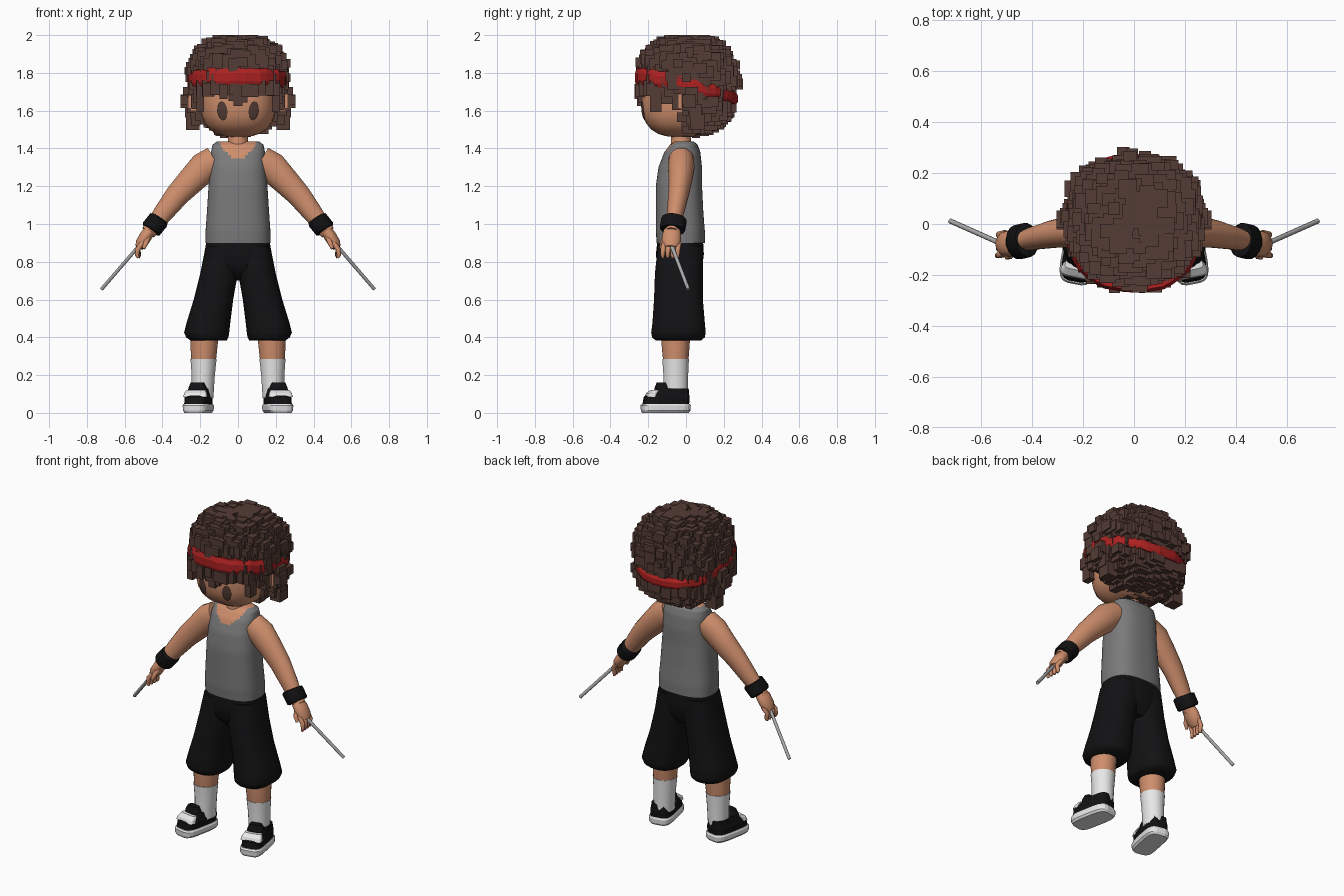
import bpy, bmesh, math, random
from mathutils import Vector, Matrix

random.seed(7)
if "Cube" in bpy.data.objects:
    bpy.data.objects.remove(bpy.data.objects["Cube"])


def material(name, r, g, b):
    m = bpy.data.materials.new(name)
    m.use_nodes = True
    m.diffuse_color = (r, g, b, 1)
    m.node_tree.nodes["Principled BSDF"].inputs["Base Color"].default_value = (r, g, b, 1)
    return m


SKIN = material("skin", 0.62, 0.27, 0.15)
HAIR = material("brown_hair", 0.09, 0.045, 0.035)
RED = material("red_cloth", 0.42, 0.015, 0.015)
GREY = material("grey_shirt", 0.2, 0.195, 0.2)
BLACK = material("black_cloth", 0.006, 0.006, 0.007)
WHITE = material("white", 0.8, 0.8, 0.8)
METAL = material("stick_grey", 0.4, 0.4, 0.4)


def finish(name, bm, *mats, angle=None):
    bmesh.ops.recalc_face_normals(bm, faces=bm.faces)
    me = bpy.data.meshes.new(name)
    bm.to_mesh(me)
    bm.free()
    ob = bpy.data.objects.new(name, me)
    bpy.context.collection.objects.link(ob)
    for m in mats:
        me.materials.append(m)
    if angle:
        bpy.ops.object.select_all(action='DESELECT')
        ob.select_set(True)
        bpy.context.view_layer.objects.active = ob
        bpy.ops.object.shade_smooth_by_angle(angle=math.radians(angle))
    return ob


def loft(rings, seg=24, n=2.0):
    """Skin a closed surface over rings of (centre, half axis, half axis)."""
    bm = bmesh.new()
    rows = []
    for c, u, v in rings:
        row = []
        for i in range(seg):
            a = math.tau * (i + 0.5) / seg
            ca, sa = math.cos(a), math.sin(a)
            row.append(bm.verts.new(c + u * math.copysign(abs(ca) ** (2 / n), ca)
                                    + v * math.copysign(abs(sa) ** (2 / n), sa)))
        rows.append(row)
    for a, b in zip(rows, rows[1:]):
        for i in range(seg):
            j = (i + 1) % seg
            bm.faces.new((a[i], a[j], b[j], b[i]))
    bm.faces.new(rows[0])
    bm.faces.new(rows[-1])
    return bm


def level(z, x0, x1, y0, y1):
    return (Vector(((x0 + x1) / 2, (y0 + y1) / 2, z)),
            Vector(((x1 - x0) / 2, 0, 0)), Vector((0, (y1 - y0) / 2, 0)))


def tube(path, seg=16, flat=1.0, s=1):
    """Round limb through (x, y, z, radius) points, mirrored in x by s."""
    pts = [Vector((s * x, y, z)) for x, y, z, r in path]
    rings = []
    for i, p in enumerate(pts):
        d = (pts[min(i + 1, len(pts) - 1)] - pts[max(i - 1, 0)]).normalized()
        u = d.cross(Vector((0, 1, 0))).normalized()
        rings.append((p, u * path[i][3], d.cross(u) * path[i][3] * flat))
    return loft(rings, seg)


def box(bm, centre, size):
    return bmesh.ops.create_cube(bm, size=1, matrix=Matrix.Translation(centre)
                                 @ Matrix.Diagonal((*size, 1)))["verts"]


def on_blob(d, c, R, n):
    """Point of a rounded block in direction d from its centre."""
    k = sum(abs(d[i] / R[i]) ** n for i in range(3)) ** (-1 / n)
    return Vector(c) + Vector(d) * k


def blob(c, R, n, seg=32):
    bm = bmesh.new()
    bmesh.ops.create_uvsphere(bm, u_segments=seg, v_segments=seg // 2, radius=1)
    for v in bm.verts:
        v.co = on_blob(v.co, c, R, n)
    return bm


# Head and neck
FACE = ((0, -0.03, 1.655), (0.2, 0.205, 0.195), 2.7)
finish("head", blob(*FACE), SKIN, angle=50)
finish("neck", loft([level(1.36, -.07, .07, -.09, .05), level(1.41, -.055, .055, -.08, .03),
                     level(1.52, -.05, .05, -.08, .02)]), SKIN, angle=50)

# Eyes: thin patches lying on the face
for s, side in ((1, "left"), (-1, "right")):
    bm = bmesh.new()
    mid = Vector((s * 0.072, -0.2, 1.605))
    rows = []
    for k in (0.05, 0.5, 1):
        rows.append([])
        for i in range(12):
            a = math.tau * i / 12
            p = mid + Vector((0.026 * k * math.cos(a), 0, 0.046 * k * math.sin(a)))
            q = on_blob(p - Vector(FACE[0]), *FACE)
            rows[-1].append(bm.verts.new(q + (q - Vector(FACE[0])).normalized() * 0.006))
    for a, b in zip(rows, rows[1:]):
        for i in range(12):
            bm.faces.new((a[i - 1], a[i], b[i], b[i - 1]))
    bm.faces.new(rows[0])
    finish(side + "_eye", bm, HAIR)
    # Ears
    bm = bmesh.new()
    box(bm, (s * 0.225, -0.01, 1.65), (0.075, 0.06, 0.1))
    bmesh.ops.bevel(bm, geom=bm.edges[:], offset=0.015, segments=2, affect='EDGES')
    finish(side + "_ear", bm, SKIN, angle=60)


# Hair: rounded core covered in random axis-aligned blocks
def band_z(y):
    t = max(0, min(1, (y + 0.27) / 0.54))
    return 1.778 - 0.11 * t ** 1.7


CENTRE, SIZE = (0, 0.005, 1.735), (0.25, 0.243, 0.24)
bm = blob(CENTRE, SIZE, 2.4)
bmesh.ops.delete(bm, geom=[v for v in bm.verts if v.co.y < 0.03 and v.co.z < 1.7],
                 context='VERTS')
COUNT = 560
for i in range(COUNT):
    z = 1 - 2 * (i + 0.5) / COUNT
    a = i * 2.39996
    r = math.sqrt(1 - z * z)
    p = on_blob((r * math.cos(a), r * math.sin(a), z), CENTRE, SIZE, 2.4)
    if p.z < (1.7 if p.y < 0.0 else 1.45):
        continue
    size = [random.uniform(0.04, 0.075) for _ in range(3)]
    size[random.randrange(3)] *= 1.35
    k = random.uniform(0.96, 1.03)
    if abs(p.z - band_z(p.y)) < 0.06:
        k = 0.92
    box(bm, Vector(CENTRE) + (p - Vector(CENTRE)) * k, size)
# Fringe, sideburns and side tufts: x, y, lowest z, width, depth
for x, y, low, w, d in ((0.025, -0.235, 1.655, .05, .04), (0.075, -0.235, 1.675, .05, .04),
                        (0.12, -0.225, 1.69, .05, .05), (0.165, -0.2, 1.67, .05, .05),
                        (0.2, -0.16, 1.6, .04, .06), (0.21, -0.1, 1.64, .05, .06),
                        (0.22, -0.05, 1.6, .05, .05), (0.225, 0.03, 1.52, .05, .06),
                        (0.005, -0.245, 1.62, .035, .03)):
    for s in (1, -1):
        lo = low + random.uniform(-0.012, 0.012)
        box(bm, (s * x, y, (lo + 1.76) / 2), (w, d, 1.76 - lo))
for s in (1, -1):
    for x, y, z, w in ((.275, .02, 1.65, .06), (.285, .0, 1.655, .04), (.26, .03, 1.69, .06),
                       (.25, .05, 1.6, .06), (.24, .06, 1.54, .07)):
        box(bm, (s * x, y, z), (w, w * 1.1, w * 1.2))
for v in bm.verts:
    v.co.z = max(1.455, min(2.0, v.co.z))
finish("hair", bm, HAIR)

# Headband: tilted ring dipping at the back
bm = bmesh.new()
SEG = 44
rings = []
for i in range(SEG):
    a = math.tau * i / SEG
    k = random.uniform(0.985, 1.012)
    p = on_blob((math.cos(a), math.sin(a), 0), (0, 0.003, 0), (0.268, 0.272, 1), 2.4) * k
    h = 0.046 - 0.025 * (p.y + 0.27)
    zc = band_z(p.y) + random.uniform(-0.006, 0.006)
    rings.append([bm.verts.new((p.x * f, p.y * f, zc + h * e))
                  for f, e in ((.85, -1), (.97, -1), (1, -.5), (1, .4), (.96, 1), (.85, 1))])
for i in range(SEG):
    a, b = rings[i - 1], rings[i]
    for j in range(6):
        bm.faces.new((a[j - 1], a[j], b[j], b[j - 1]))
finish("headband", bm, RED)

# Tank top, with bare skin inside the neckline
keys = [(.9, .172, -.155, .1), (.96, .172, -.16, .1), (1.06, .165, -.16, .092),
        (1.2, .156, -.16, .085), (1.3, .147, -.146, .085), (1.38, .143, -.115, .076),
        (1.42, .135, -.085, .062), (1.438, .11, -.055, .04)]
rings = []
for a, b in zip(keys, keys[1:]):
    for i in range(5):
        z, w, f, k = (p + (q - p) * i / 5 for p, q in zip(a, b))
        rings.append(level(z, -w, w, f, k))
rings.append(level(1.438, -.11, .11, -.055, .04))
bm = loft(rings, 56, 2.6)
bm.faces.ensure_lookup_table()
for f in bm.faces:
    c = f.calc_center_median()
    if c.y < 0 and c.z > 1.345 + 8 * c.x ** 2 and abs(c.x) < 0.095:
        f.material_index = 1
    if len(f.verts) > 4 and c.z > 1.4:
        f.material_index = 1
finish("tank_top", bm, GREY, SKIN, angle=50)

# Shorts: hips and two wide legs
finish("shorts_hips", loft([level(.925, -.165, .165, -.15, .09), level(.84, -.18, .18, -.16, .095),
                            level(.76, -.19, .19, -.15, .085), level(.7, -.13, .13, -.09, .05)],
                           32, 2.5), BLACK, angle=50)
for s, side in ((1, "left"), (-1, "right")):
    def leg(z, a, b, f, k):
        return level(z, s * a, s * b, f, k)

    finish(side + "_shorts_leg",
           loft([leg(.88, .0, .172, -.15, .09), leg(.74, .0, .2, -.165, .09),
                 leg(.6, .025, .235, -.17, .09), leg(.48, .04, .272, -.178, .1),
                 leg(.425, .046, .286, -.185, .105), leg(.4, .05, .275, -.18, .1),
                 leg(.382, .06, .25, -.16, .08)], 28, 2.4), BLACK, angle=60)
    # Shins and socks
    finish(side + "_shin", loft([leg(.46, .1, .25, -.13, .025), leg(.36, .107, .252, -.13, .02),
                                 leg(.26, .118, .248, -.12, .012)]), SKIN, angle=50)
    finish(side + "_sock", loft([leg(.285, .113, .252, -.126, .016), leg(.2, .122, .246, -.12, .012),
                                 leg(.08, .13, .244, -.12, .012)]), WHITE, angle=50)

    # Shoes, turned slightly outward
    turn = Matrix.Translation((s * .21, -.107, 0)) @ Matrix.Rotation(s * math.radians(11), 4, 'Z')
    for part, mat, rows in (
        ("sole", WHITE, ((0, .06, -.125, .12), (.012, .07, -.13, .128),
                         (.038, .071, -.132, .13), (.048, .066, -.126, .125))),
        ("shoe", BLACK, ((.045, .064, -.122, .122), (.085, .063, -.115, .124),
                         (.1, .058, -.095, .122), (.128, .052, -.035, .12))),
        ("strap", WHITE, ((.085, .064, -.108, -.06), (.104, .06, -.1, -.052),
                          (.122, .05, -.075, -.04))),
        ("tongue", BLACK, ((.09, .055, -.06, .01), (.135, .046, -.055, .005),
                           (.162, .034, -.045, -.005)))):
        bm = loft([level(z, -w, w, f, k) for z, w, f, k in rows], 20, 4)
        bmesh.ops.transform(bm, matrix=turn, verts=bm.verts)
        finish(side + "_" + part, bm, mat)

    # Arms and wristbands
    finish(side + "_arm", tube([(.12, -.025, 1.335, .08), (.18, -.025, 1.3, .083),
                                (.25, -.03, 1.228, .073), (.32, -.04, 1.155, .064),
                                (.39, -.055, 1.065, .054), (.45, -.07, .985, .043),
                                (.475, -.075, .955, .04)], 20, .85, s), SKIN, angle=50)
    finish(side + "_wristband", tube([(.416, -.062, 1.028, .05), (.42, -.063, 1.022, .057),
                                      (.458, -.072, .975, .057), (.463, -.073, .968, .05)],
                                     16, 1.2, s), BLACK, angle=40)
    # Hands: palm, fingers and thumb
    finish(side + "_palm", tube([(.465, -.074, .965, .03), (.485, -.076, .94, .034),
                                 (.51, -.078, .9, .033), (.525, -.08, .875, .022)],
                                14, 1.5, s), SKIN, angle=60)
    for i in range(4):
        y = -.115 + .026 * i
        finish(f"{side}_finger_{i + 1}",
               tube([(.505, y, .9, .014), (.53, y - .006, .868, .014),
                     (.535 - .004 * i, y - .008, .835, .012), (.528, y - .008, .82, .007)], 8, 1, s),
               SKIN, angle=60)
    finish(side + "_thumb", tube([(.475, -.1, .935, .016), (.487, -.125, .9, .014),
                                  (.5, -.132, .87, .009)], 8, 1, s), SKIN, angle=60)
    # Sticks
    finish(side + "_stick", tube([(.515, -.08, .895, .01), (.722, .012, .655, .01)], 8, 1, s),
           METAL, angle=50)
